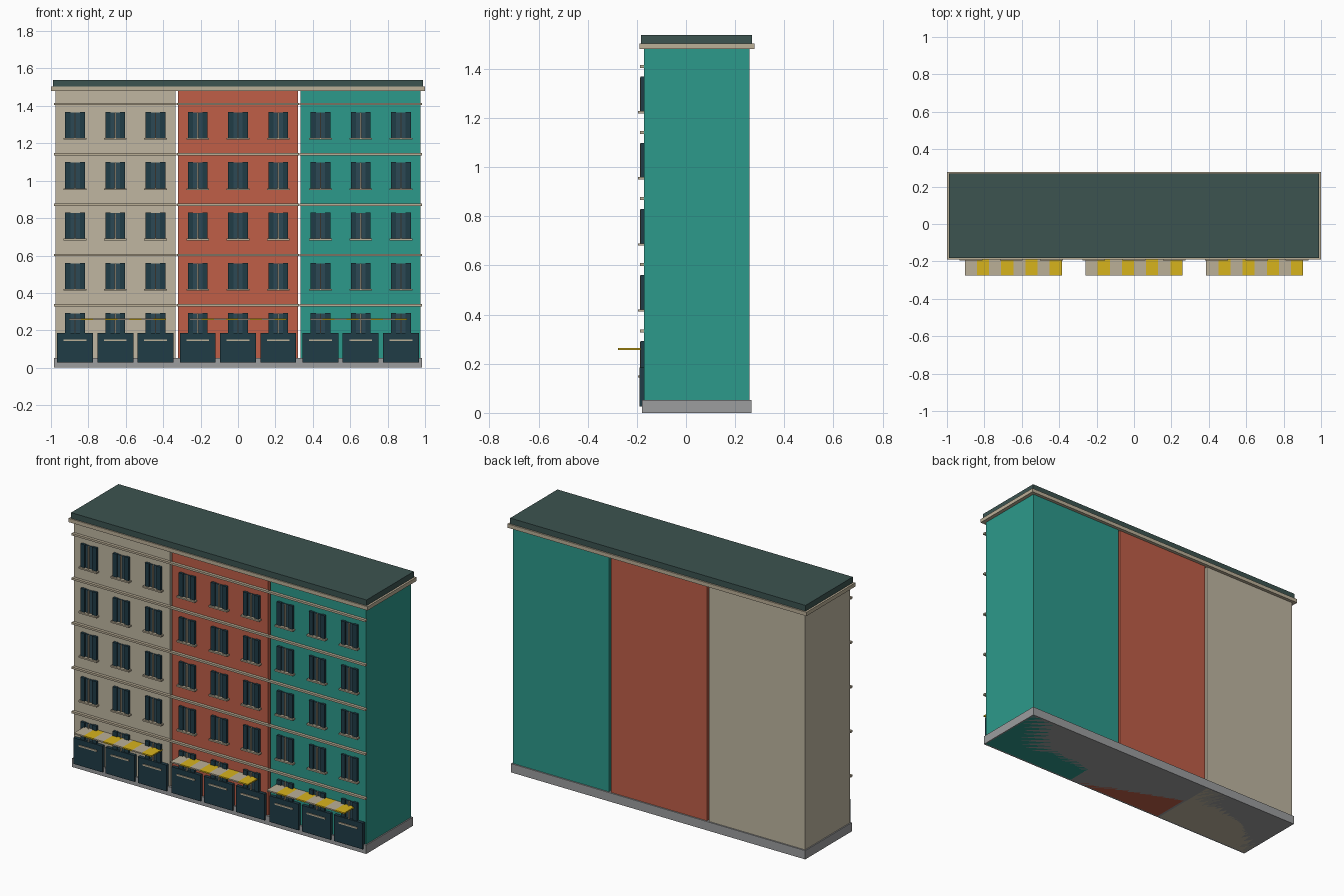
import bpy, bmesh

if "Cube" in bpy.data.objects:
    bpy.data.objects.remove(bpy.data.objects["Cube"])


def mat(name, r, g, b):
    m = bpy.data.materials.new(name)
    m.diffuse_color = [(c / 255) ** 2.2 for c in (r, g, b)] + [1]
    m.use_nodes = True
    m.node_tree.nodes["Principled BSDF"].inputs["Base Color"].default_value = m.diffuse_color
    return m


CREAM = mat("cream", 190, 181, 160)
RED = mat("brick_red", 190, 95, 73)
TEAL = mat("teal", 48, 152, 138)
TRIM = mat("trim", 186, 174, 150)
SLATE = mat("slate", 62, 84, 81)
DARK = mat("dark_blue", 37, 62, 72)
GLASS = mat("glass", 48, 74, 86)
STONE = mat("stone", 155, 156, 157)
YELLOW = mat("yellow", 214, 178, 34)


def boxes(name, material, items):
    """One object from boxes given as (x centre, width, y0, y1, z0, z1)."""
    bm = bmesh.new()
    for cx, w, y0, y1, z0, z1 in items:
        geo = bmesh.ops.create_cube(bm, size=1)
        for v in geo["verts"]:
            v.co.x = cx + v.co.x * w
            v.co.y = (y0 + y1) / 2 + v.co.y * (y1 - y0)
            v.co.z = (z0 + z1) / 2 + v.co.z * (z1 - z0)
    me = bpy.data.meshes.new(name)
    bm.to_mesh(me)
    bm.free()
    me.materials.append(material)
    ob = bpy.data.objects.new(name, me)
    bpy.context.collection.objects.link(ob)
    return ob


PITCH, FRONT, BACK = 0.656, -0.17, 0.258
FLOOR = 0.269

# Continuous base, cornice and roof
boxes("base_plinth", STONE, [(0, 1.968, -0.18, 0.266, 0, 0.053)])
boxes("cornice", TRIM, [(0, 2.0, -0.19, 0.278, 1.48, 1.503)])
boxes("roof", SLATE, [(0, 1.976, -0.183, 0.269, 1.503, 1.538)])

for label, i, colour in (("left", -1, CREAM), ("middle", 0, RED), ("right", 1, TEAL)):
    bx = i * PITCH
    cols = [bx + k * 0.215 for k in (-1, 0, 1)]
    spots = [(x, 0.147 + f * FLOOR) for f in range(5) for x in cols]

    # House body and floor bands
    boxes(label + "_house_wall", colour, [(bx, 0.642, FRONT, BACK, 0, 1.482)])
    boxes(label + "_floor_bands", TRIM,
          [(bx, 0.654, -0.187, FRONT, 0.328 + f * FLOOR, 0.34 + f * FLOOR) for f in range(5)])

    # Windows: glass, side shutters, thin mullion and sill
    boxes(label + "_window_glass", GLASS,
          [(x, 0.1, -0.177, FRONT, z, z + 0.142) for x, z in spots])
    boxes(label + "_shutters", DARK,
          [(x + s * 0.039, 0.028, -0.185, FRONT, z, z + 0.145)
           for x, z in spots for s in (-1, 1)])
    boxes(label + "_window_mullions", TRIM,
          [(x, 0.006, -0.188, FRONT, z, z + 0.142) for x, z in spots])
    boxes(label + "_window_sills", TRIM,
          [(x, 0.122, -0.195, FRONT, z - 0.004, z + 0.005) for x, z in spots])

    # Shopfront panels on the ground floor
    boxes(label + "_shopfronts", DARK, [(x, 0.192, -0.19, FRONT, 0.027, 0.185) for x in cols])

    # Flat striped awning
    sw = 0.0648
    for name, mt, odd in (("cream", TRIM, 0), ("yellow", YELLOW, 1)):
        boxes(f"{label}_awning_{name}_stripes", mt,
              [(bx + i * -0.011 + (k - 3.5) * sw, sw, -0.276, FRONT, 0.256, 0.264)
               for k in range(odd, 8, 2)])
